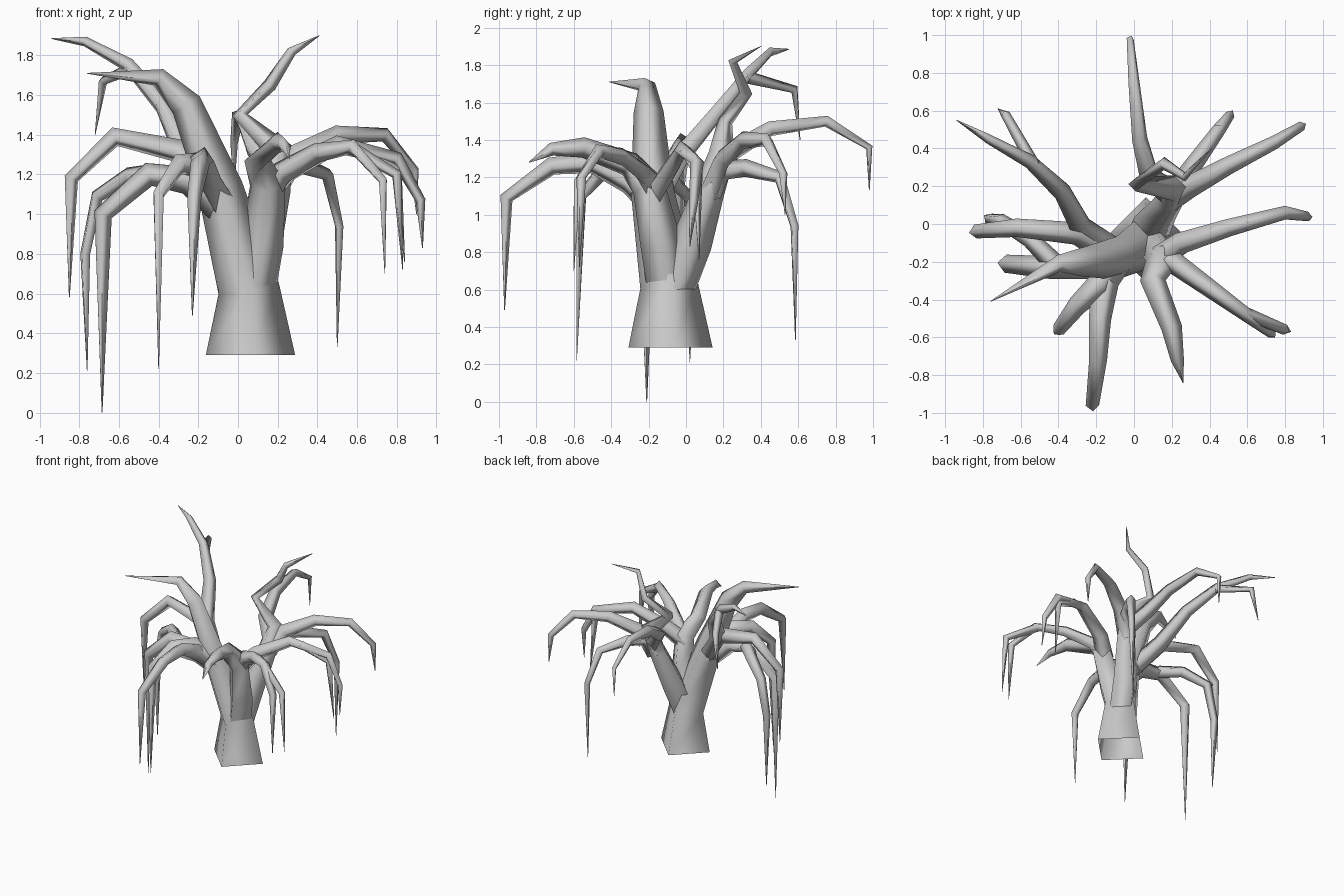
import bpy
import bmesh
from mathutils import Vector


def stem(name, pts, radii):
    """Thick four-sided limb whose corners stay lined up with x and y."""
    pts = [Vector(p) for p in pts]
    bm = bmesh.new()
    rings = []
    for i, (p, r) in enumerate(zip(pts, radii)):
        a = (p - pts[i - 1]).normalized() if i else Vector()
        b = (pts[i + 1] - p).normalized() if i < len(pts) - 1 else Vector()
        t = (a + b).normalized()
        if not rings:
            u, t = Vector((1, 0, 0)), Vector((0, 0, 1))   # level base ring
        u = (u - t * u.dot(t)).normalized()               # carry the frame along
        v = t.cross(u)
        rings.append([bm.verts.new(p + d * r) for d in (u, v, -u, -v)])
    for lo, hi in zip(rings, rings[1:]):
        for k in range(4):
            j = (k + 1) % 4
            bm.faces.new((lo[k], lo[j], hi[j], hi[k])).smooth = True
    me = bpy.data.meshes.new(name)
    bm.to_mesh(me)
    bm.free()
    bpy.context.collection.objects.link(bpy.data.objects.new(name, me))


def branch(name, pts, r0=0.075, r1=0.036):
    """Four-sided limb that thins evenly to the last bend, then to a point."""
    n = len(pts) - 2
    radii = [r0 + (r1 - r0) * i / n for i in range(n + 1)] + [0.002]
    cu = bpy.data.curves.new(name, 'CURVE')
    cu.dimensions = '3D'
    cu.bevel_depth = 1.0
    cu.bevel_resolution = 0
    sp = cu.splines.new('POLY')
    sp.points.add(len(pts) - 1)
    for p, co, r in zip(sp.points, pts, radii):
        p.co = (*co, 1)
        p.radius = r
    sp.use_smooth = True
    ob = bpy.data.objects.new(name, cu)
    bpy.context.collection.objects.link(ob)
    bpy.ops.object.select_all(action='DESELECT')
    ob.select_set(True)
    bpy.context.view_layer.objects.active = ob
    bpy.ops.object.convert(target='MESH')


# Trunk running on into the left stem
stem("trunk", [(.063, -.083, .29), (.055, -.09, .62), (-.09, -.18, 1.13),
               (-.26, -.2, 1.55), (-.4, -.21, 1.69), (-.76, -.41, 1.71)],
     [.225, .155, .115, .08, .048, .002])
# Front stem
stem("front_stem", [(.07, -.09, .58), (.12, -.135, .85), (.15, -.2, 1.15), (.1, -.3, 1.27),
                    (.2, -.55, 1.36), (.23, -.72, 1.35), (.26, -.84, 1.28)],
     [.115, .11, .09, .068, .055, .035, .002])
# Back stem
stem("back_stem", [(.07, -.07, .58), (.11, .03, .85), (.18, .12, 1.12), (.21, .19, 1.32),
                   (.01, .21, 1.5), (.16, .32, 1.65), (.27, .25, 1.82), (.41, .4, 1.9)],
     [.115, .11, .085, .07, .04, .035, .025, .002])

# Branches on the right
branch("right_back_branch", [(.18, .13, 1.12), (.3, .2, 1.3), (.5, .31, 1.4),
                             (.74, .43, 1.4), (.89, .52, 1.22), (.9, .53, 1.0)], .07, .025)
branch("right_branch", [(.14, -.18, 1.1), (.25, -.1, 1.22), (.5, -.02, 1.35),
                        (.8, .06, 1.28), (.92, .04, 1.07), (.93, .02, .83)], .07, .025)
branch("right_twig", [(.58, .0, 1.34), (.8, .06, 1.23), (.84, .07, .76)], .035, .03)
branch("right_front_branch", [(.14, -.18, 1.1), (.22, -.21, 1.21), (.4, -.34, 1.31),
                              (.58, -.47, 1.34), (.73, -.58, 1.17), (.74, -.6, .7)], .07, .028)
branch("right_front_twig", [(.56, -.46, 1.34), (.8, -.56, 1.2), (.83, -.57, .72)], .035, .028)
branch("back_right_branch", [(.19, .14, 1.12), (.24, .2, 1.24), (.32, .32, 1.25),
                             (.45, .5, 1.2), (.51, .58, .94), (.5, .585, .33)], .07, .025)
branch("back_branch", [(.2, .16, 1.2), (.08, .25, 1.34), (.03, .45, 1.46),
                       (0, .75, 1.5), (-.02, .98, 1.36), (-.02, .98, 1.13)], .07, .02)

# Branches on the left
branch("left_back_branch", [(-.09, -.16, 1.07), (-.28, -.02, 1.32), (-.38, .17, 1.55),
                            (-.55, .33, 1.75), (-.77, .45, 1.87), (-.94, .55, 1.885)], .075, .025)
branch("left_back_twig", [(-.53, .31, 1.74), (-.68, .58, 1.67), (-.72, .61, 1.4)], .035, .025)
branch("left_branch", [(-.09, -.17, 1.07), (-.3, -.05, 1.32), (-.62, -.02, 1.39),
                       (-.84, -.04, 1.18), (-.85, -.03, .58)], .075, .037)
branch("left_low_branch", [(-.09, -.17, 1.04), (-.25, -.22, 1.17), (-.45, -.23, 1.2),
                           (-.68, -.21, 1.0), (-.685, -.21, 0)], .085, .048)
branch("left_low_twig", [(-.42, -.21, 1.2), (-.55, -.08, 1.19), (-.71, .02, 1.09),
                         (-.77, .03, .8), (-.76, .02, .21)], .055, .03)
branch("left_front_branch", [(-.09, -.18, 1.08), (-.19, -.33, 1.25), (-.3, -.43, 1.25),
                             (-.4, -.56, 1.1), (-.4, -.585, .22)], .085, .037)
branch("front_branch", [(-.08, -.17, 1.06), (-.15, -.3, 1.18), (-.18, -.5, 1.28),
                        (-.19, -.72, 1.26), (-.22, -.96, 1.09), (-.23, -.97, .49)], .085, .036)
